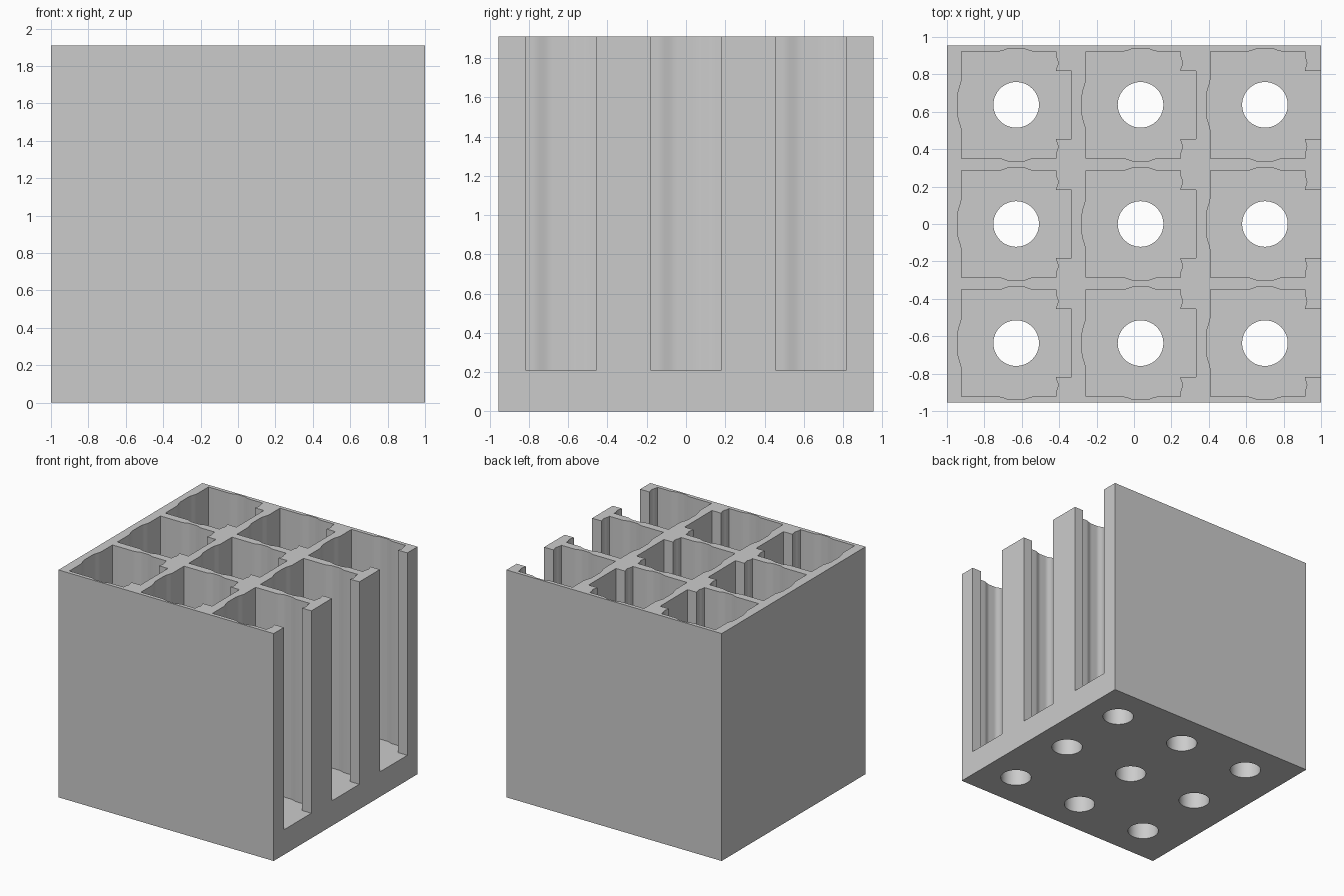
import bpy
import bmesh
import math

default = bpy.data.objects.get("Cube")
if default:
    bpy.data.objects.remove(default, do_unlink=True)

HALF_X, HALF_Y, HEIGHT = 1.0, 0.955, 1.91
FLOOR = 0.21
COLUMNS = (-0.63, 0.035, 0.70)
ROWS = (-0.637, 0.0, 0.637)
HOLE_RADIUS = 0.122

grey = bpy.data.materials.new("light grey")
grey.use_nodes = True
grey.diffuse_color = (0.6, 0.6, 0.6, 1)
grey.node_tree.nodes["Principled BSDF"].inputs["Base Color"].default_value = (0.6, 0.6, 0.6, 1)


def bulge(t, flat, reach, height):
    """Height of a smooth, flat-topped swelling at distance t from its middle."""
    s = min(max((reach - abs(t)) / (reach - flat), 0), 1)
    return height * s * s * (3 - 2 * s)


def steps(reach, count=16):
    return [reach * (2 * i / count - 1) for i in range(count + 1)]


def pocket_outline(slot_end):
    """Counter-clockwise outline of one pocket around its hole centre."""
    left, right, side, slot = -0.291, 0.213, 0.286, 0.182
    lower = [(left, -side)]
    lower += [(t, -side - bulge(t, 0.03, 0.09, 0.016)) for t in steps(0.09)]
    lower += [(right, -side), (right, -side + 0.02)]
    # small swelling on the lip beside the slot
    lower += [(right + bulge(t, 0.0, 0.042, 0.011), -0.224 + t) for t in steps(0.042, 8)[1:]]
    lower += [(slot_end, -slot)]
    upper = [(x, -y) for x, y in reversed(lower)]
    back = [(left - bulge(t, 0.05, 0.145, 0.021), -t) for t in steps(0.145)]
    return lower + upper + back


def add_prism(bm, outline, bottom, top):
    base = bm.faces.new([bm.verts.new((x, y, bottom)) for x, y in outline])
    result = bmesh.ops.extrude_face_region(bm, geom=[base])
    moved = [v for v in result["geom"] if isinstance(v, bmesh.types.BMVert)]
    bmesh.ops.translate(bm, verts=moved, vec=(0, 0, top - bottom))


def make_object(name, bm):
    bmesh.ops.recalc_face_normals(bm, faces=bm.faces[:])
    mesh = bpy.data.meshes.new(name)
    bm.to_mesh(mesh)
    bm.free()
    mesh.materials.append(grey)
    obj = bpy.data.objects.new(name, mesh)
    bpy.context.scene.collection.objects.link(obj)
    return obj


# Solid block
bm = bmesh.new()
add_prism(bm, [(-HALF_X, -HALF_Y), (HALF_X, -HALF_Y), (HALF_X, HALF_Y), (-HALF_X, HALF_Y)], 0, HEIGHT)
block = make_object("compartment_block", bm)

# Pockets; the last column opens through the right wall
pockets, holes = bmesh.new(), bmesh.new()
circle = [(HOLE_RADIUS * math.cos(a), HOLE_RADIUS * math.sin(a))
          for a in (math.tau * i / 48 for i in range(48))]
for cx in COLUMNS:
    outline = pocket_outline(0.4 if cx == COLUMNS[-1] else 0.297)
    for cy in ROWS:
        add_prism(pockets, [(cx + x, cy + y) for x, y in outline], FLOOR, HEIGHT + 0.2)
        add_prism(holes, [(cx + x, cy + y) for x, y in circle], -0.2, FLOOR + 0.2)
cutters = [make_object("pocket_cutter", pockets), make_object("hole_cutter", holes)]

for cutter in cutters:
    cutter.hide_render = True
    mod = block.modifiers.new(cutter.name, "BOOLEAN")
    mod.operation, mod.solver, mod.object = "DIFFERENCE", "EXACT", cutter

# Apply the cuts and discard the cutters
bpy.context.view_layer.update()
cut = bpy.data.meshes.new_from_object(block.evaluated_get(bpy.context.evaluated_depsgraph_get()))
block.modifiers.clear()
block.data = cut
for cutter in cutters:
    bpy.data.objects.remove(cutter, do_unlink=True)

bpy.ops.object.select_all(action="DESELECT")
block.select_set(True)
bpy.context.view_layer.objects.active = block
bpy.ops.object.shade_smooth_by_angle(angle=math.radians(30))
